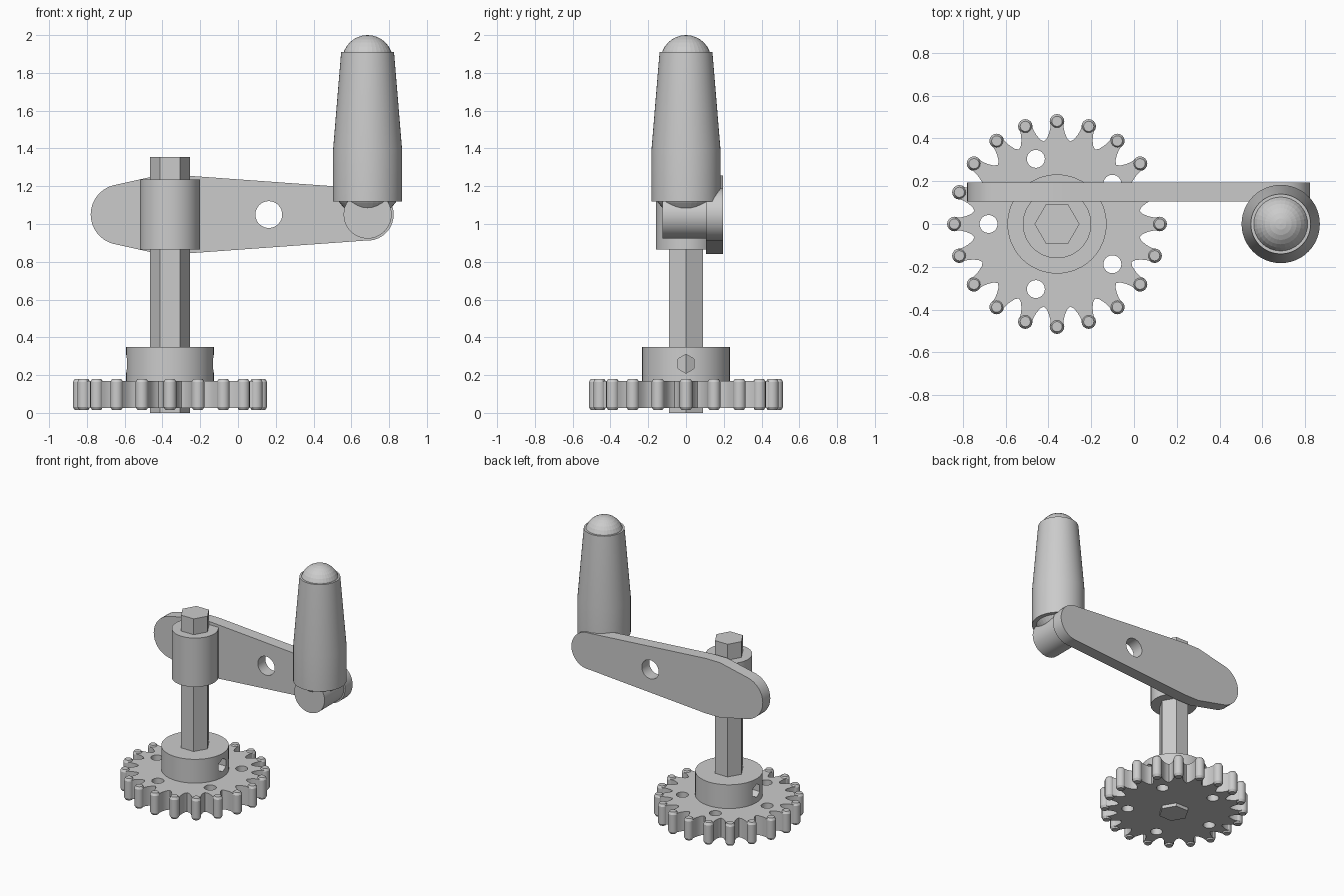
import bpy, bmesh
from math import sin, cos, pi, radians

if "Cube" in bpy.data.objects:
    bpy.data.objects.remove(bpy.data.objects["Cube"])

AX, GX, AZ = -0.36, 0.686, 1.05      # shaft x, grip x, arm height


def finish(name, bm, smooth=True):
    bmesh.ops.recalc_face_normals(bm, faces=bm.faces)
    me = bpy.data.meshes.new(name)
    bm.to_mesh(me)
    bm.free()
    ob = bpy.data.objects.new(name, me)
    bpy.context.collection.objects.link(ob)
    if smooth:
        shade(ob)
    return ob


def activate(ob):
    bpy.ops.object.select_all(action='DESELECT')
    ob.select_set(True)
    bpy.context.view_layer.objects.active = ob


def shade(ob):
    activate(ob)
    bpy.ops.object.shade_smooth_by_angle(angle=radians(25))


def arc(cx, cy, r, a0, a1, n):
    """n + 1 points from angle a0 to a1 (degrees)."""
    return [(cx + r * cos(radians(a0 + (a1 - a0) * i / n)),
             cy + r * sin(radians(a0 + (a1 - a0) * i / n))) for i in range(n + 1)]


def ring(cx, cy, r, n, start=0):
    return arc(cx, cy, r, start, start + 360, n)[:-1]


def prism(name, pts, lo, hi, axis='z', smooth=True):
    place = {'z': lambda u, v, w: (u, v, w),
             'y': lambda u, v, w: (u, w, v),
             'x': lambda u, v, w: (w, u, v)}[axis]
    bm = bmesh.new()
    a = [bm.verts.new(place(u, v, lo)) for u, v in pts]
    b = [bm.verts.new(place(u, v, hi)) for u, v in pts]
    bm.faces.new(a)
    bm.faces.new(b)
    for i in range(len(a)):
        j = (i + 1) % len(a)
        bm.faces.new((a[i], a[j], b[j], b[i]))
    return finish(name, bm, smooth)


def lathe(name, profile, cx, cy, n=48):
    """Closed stack of rings from (radius, z) pairs, capped at both ends."""
    bm = bmesh.new()
    rings = [[bm.verts.new((x, y, z)) for x, y in ring(cx, cy, r, n)] for r, z in profile]
    bm.faces.new(rings[0])
    bm.faces.new(rings[-1])
    for a, b in zip(rings, rings[1:]):
        for i in range(n):
            j = (i + 1) % n
            bm.faces.new((a[i], a[j], b[j], b[i]))
    return finish(name, bm)


def ball(name, r, loc):
    bm = bmesh.new()
    bmesh.ops.create_uvsphere(bm, u_segments=32, v_segments=16, radius=r)
    bmesh.ops.translate(bm, verts=bm.verts, vec=loc)
    return finish(name, bm, False)


def cut(ob, cutter):
    cutter.hide_render = True
    mod = ob.modifiers.new("hole", 'BOOLEAN')
    mod.operation, mod.solver, mod.object = 'DIFFERENCE', 'EXACT', cutter
    activate(ob)
    bpy.ops.object.modifier_apply(modifier=mod.name)
    bpy.data.objects.remove(cutter)
    shade(ob)


# Gear: 20 flared teeth, each with a chamfered roller at the tip
TEETH = 20
half_tooth = [(0.480, 0.030), (0.450, 0.031), (0.425, 0.037), (0.400, 0.047)]
tooth = [(r, -w) for r, w in reversed(half_tooth)] + half_tooth + [(0.386, 0.0611)]
outline = []
for k in range(TEETH):
    t = 2 * pi * k / TEETH
    outline += [(AX + r * cos(t) - w * sin(t), r * sin(t) + w * cos(t)) for r, w in tooth]
gear = prism("gear", outline, 0.025, 0.17)
for k in range(5):
    t = radians(36 + 72 * k)
    cut(gear, prism("hole_cutter", ring(AX + 0.32 * cos(t), 0.32 * sin(t), 0.042, 24), -0.1, 0.4))
roller = [(0.024, 0.015), (0.034, 0.032), (0.034, 0.163), (0.024, 0.18)]
for k in range(TEETH):
    t = 2 * pi * k / TEETH
    lathe("tooth_roller", roller, AX + 0.48 * cos(t), 0.48 * sin(t), 16)

# Hub with a six-sided cross hole
hub = prism("hub", ring(AX, 0, 0.232, 48), 0.165, 0.35)
cut(hub, prism("hub_cutter", ring(0, 0.26, 0.05, 6, 90), AX - 0.4, AX + 0.4, 'x'))

# Hexagonal shaft and the collar that holds the arm
prism("shaft", ring(AX, 0, 0.105, 6), 0, 1.355, smooth=False)
prism("collar", ring(AX, 0, 0.16, 48), 0.865, 1.235)

# Crank arm: rounded ends, widest near the shaft, one round hole
arm_outline = (arc(-0.62, AZ, 0.16, 104, 256, 16) + [(-0.42, AZ - 0.208), (-0.30, AZ - 0.208)]
               + arc(GX, AZ, 0.138, -94, 94, 20) + [(-0.30, AZ + 0.208), (-0.42, AZ + 0.208)])
arm = prism("crank_arm", arm_outline, 0.105, 0.195, 'y')
cut(arm, prism("arm_cutter", ring(0.163, AZ, 0.071, 32), -0.1, 0.4, 'y'))

# Grip: cross pivot, tapered handle, rounded ends
prism("grip_pivot", ring(GX, AZ, 0.127, 40), -0.125, 0.12, 'y')
lathe("grip", [(0.183, 1.12), (0.183, 1.39), (0.14, 1.91)], GX, 0)
ball("grip_top", 0.134, (GX, 0, 1.866))
ball("grip_base", 0.18, (GX, 0, 1.215))
